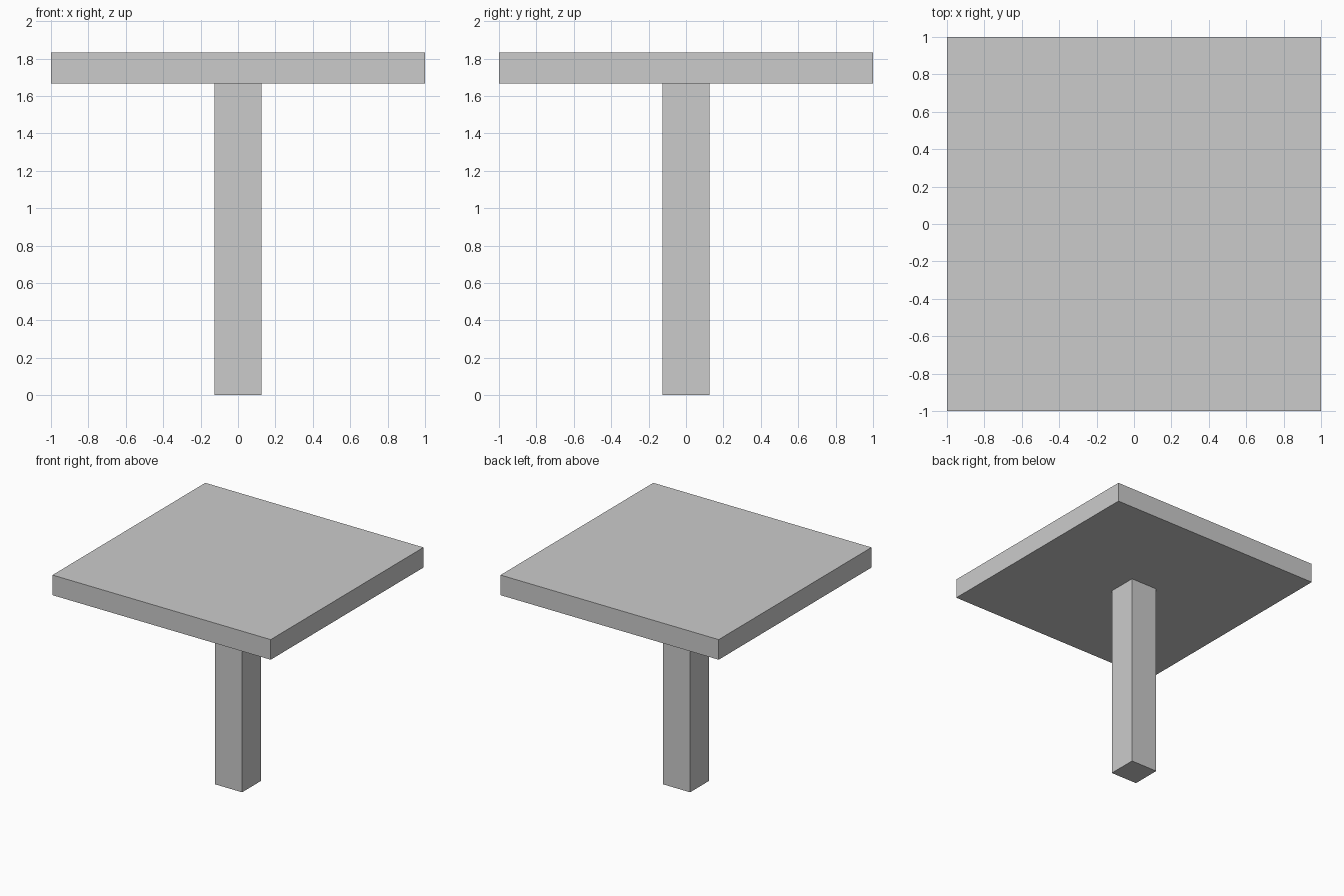
import bpy

if "Cube" in bpy.data.objects:
    bpy.data.objects.remove(bpy.data.objects["Cube"])


def add_box(name, size, z_bottom):
    """Centred box with the given dimensions, resting at z_bottom."""
    sx, sy, sz = size
    bpy.ops.mesh.primitive_cube_add(size=1, location=(0, 0, z_bottom + sz / 2))
    obj = bpy.context.object
    obj.name = name
    obj.scale = (sx, sy, sz)
    bpy.ops.object.transform_apply(location=False, rotation=False, scale=True)
    return obj


LEG_HEIGHT = 5 / 3
TOP_THICKNESS = 1 / 6

# Square central leg
add_box("table_leg", (0.25, 0.25, LEG_HEIGHT), 0)

# Square slab resting on the leg
add_box("table_top", (2, 2, TOP_THICKNESS), LEG_HEIGHT)
